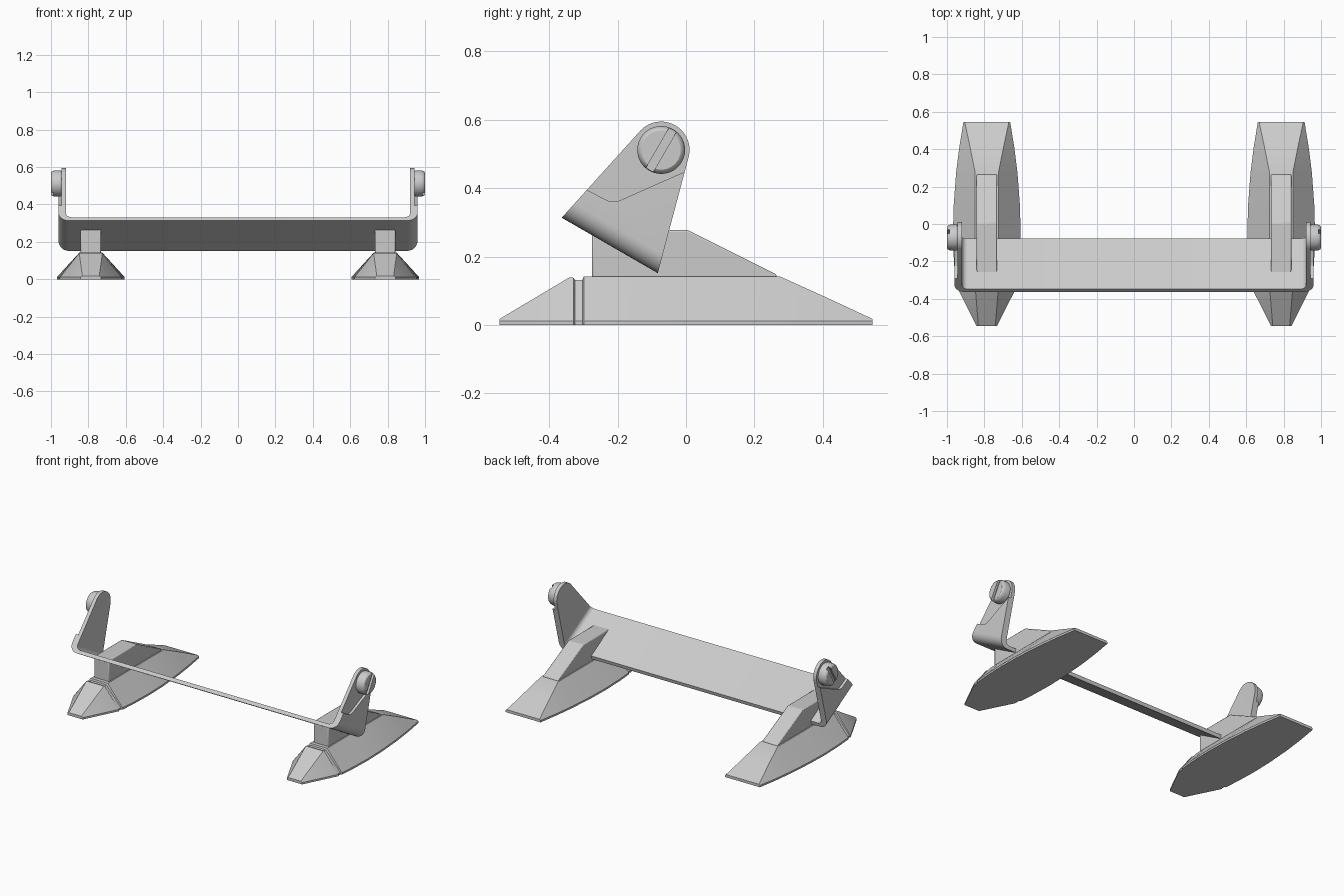
import bpy, bmesh
from math import sin, cos, pi, radians
from mathutils import Matrix

if "Cube" in bpy.data.objects:
    bpy.data.objects.remove(bpy.data.objects["Cube"])

# tilted frame shared by bracket and knobs: local y runs down the plate, z along its normal
TILT = Matrix.Translation((0, -0.2225, 0.2325)) @ Matrix.Rotation(radians(-30), 4, 'X')
EAR = (-0.01, 0.317)


def arc(cx, cy, r, a0, a1, n):
    return [(cx + r * cos(radians(a0 + (a1 - a0) * i / n)),
             cy + r * sin(radians(a0 + (a1 - a0) * i / n))) for i in range(n + 1)]


def loft(name, rings, matrix=None):
    """Skin a list of equal-length rings and cap both ends."""
    bm = bmesh.new()
    rows = [[bm.verts.new(p) for p in ring] for ring in rings]
    n = len(rows[0])
    for a, b in zip(rows, rows[1:]):
        for i in range(n):
            bm.faces.new((a[i], a[(i + 1) % n], b[(i + 1) % n], b[i]))
    bm.faces.new(rows[0])
    bm.faces.new(rows[-1])
    bmesh.ops.recalc_face_normals(bm, faces=bm.faces)
    me = bpy.data.meshes.new(name)
    bm.to_mesh(me)
    bm.free()
    ob = bpy.data.objects.new(name, me)
    bpy.context.collection.objects.link(ob)
    if matrix:
        ob.matrix_world = matrix
    return ob


def prism_x(name, pts, x0, x1, matrix=None):
    return loft(name, [[(x, a, b) for a, b in pts] for x in (x0, x1)], matrix)


def boolean(ob, cutter, op):
    m = ob.modifiers.new("cut", 'BOOLEAN')
    m.operation, m.object, m.solver = op, cutter, 'EXACT'
    bpy.context.view_layer.update()
    ob.data = bpy.data.meshes.new_from_object(
        ob.evaluated_get(bpy.context.evaluated_depsgraph_get()))
    ob.modifiers.clear()
    bpy.data.objects.remove(cutter)


def finish(ob, width=0):
    if width:
        m = ob.modifiers.new("soft_edges", 'BEVEL')
        m.width, m.segments, m.limit_method = width, 2, 'ANGLE'
        m.angle_limit = radians(25)
    bpy.ops.object.select_all(action='DESELECT')
    ob.select_set(True)
    bpy.context.view_layer.objects.active = ob
    bpy.ops.object.shade_smooth_by_angle(angle=radians(25))


# bracket: U section, trimmed to the tapered arm outline
half = ([(0.96, 0.45)] + arc(0.905, 0.055, 0.055, 0, -90, 8))
inner = arc(0.89, 0.053, 0.03, -90, 0, 8) + [(0.92, 0.45)]
outline = (half + [(-x, z) for x, z in reversed(half)]
           + [(-x, z) for x, z in reversed(inner)] + inner)
bracket = loft("bracket", [[(x, y, z) for x, z in outline] for y in (-0.3, 0.3)], TILT)
side = [(-0.167, -0.02), (0.167, -0.02)] + arc(*EAR, 0.083, 14, 166, 24)
boolean(bracket, prism_x("arm_trim", side, -1.2, 1.2, TILT), 'INTERSECT')

# stepped recess on the outer face of each arm
step = [(-0.3, 0.10), (-0.14, 0.107), (-0.065, 0.111), (-0.045, 0.123),
        (0.084, 0.30), (0.3, 0.6), (-0.3, 0.6)]
for s in (1, -1):
    boolean(bracket, prism_x("recess", step, s * 0.943, s * 1.2, TILT), 'DIFFERENCE')
finish(bracket)

# foot stations: y, bottom half width, top half width, top height
stations = [(-0.545, 0.055, 0.045, 0.018), (-0.34, 0.158, 0.062, 0.14),
            (-0.329, 0.163, 0.061, 0.138), (-0.325, 0.158, 0.055, 0.132),
            (-0.303, 0.160, 0.055, 0.132), (-0.299, 0.168, 0.062, 0.142),
            (-0.2, 0.176, 0.062, 0.142), (-0.05, 0.181, 0.062, 0.142),
            (0.1, 0.177, 0.062, 0.142), (0.275, 0.164, 0.062, 0.142),
            (0.41, 0.147, 0.089, 0.081), (0.545, 0.125, 0.118, 0.018)]
stem_side = [(-0.275, 0.12), (-0.275, 0.278), (0.005, 0.278), (0.265, 0.148), (0.265, 0.12)]

for s, label in ((1, "right"), (-1, "left")):
    cx = s * 0.787
    rings = [[(cx - b, y, 0), (cx + b, y, 0), (cx + b, y, 0.012), (cx + t, y, z),
              (cx - t, y, z), (cx - b, y, 0.012)] for y, b, t, z in stations]
    finish(loft(label + "_foot", rings))

    # stem joining foot and bracket
    finish(prism_x(label + "_stem", stem_side, cx - 0.054, cx + 0.054), 0.006)

    # slotted clamp knob
    prof = [(0.93, 0.058), (0.943, 0.066), (0.95, 0.07), (0.978, 0.07),
            (0.99, 0.067), (0.997, 0.062), (1.0, 0.057)]
    knob = loft(label + "_knob", [[(s * x, a, b) for a, b in arc(*EAR, r, 0, 352.5, 47)]
                                  for x, r in prof], TILT)
    y, z = EAR
    slot = [(y - 0.012, z - 0.1), (y + 0.012, z - 0.1), (y + 0.012, z + 0.1), (y - 0.012, z + 0.1)]
    boolean(knob, prism_x("slot", slot, s * 0.986, s * 1.1, TILT), 'DIFFERENCE')
    finish(knob)
